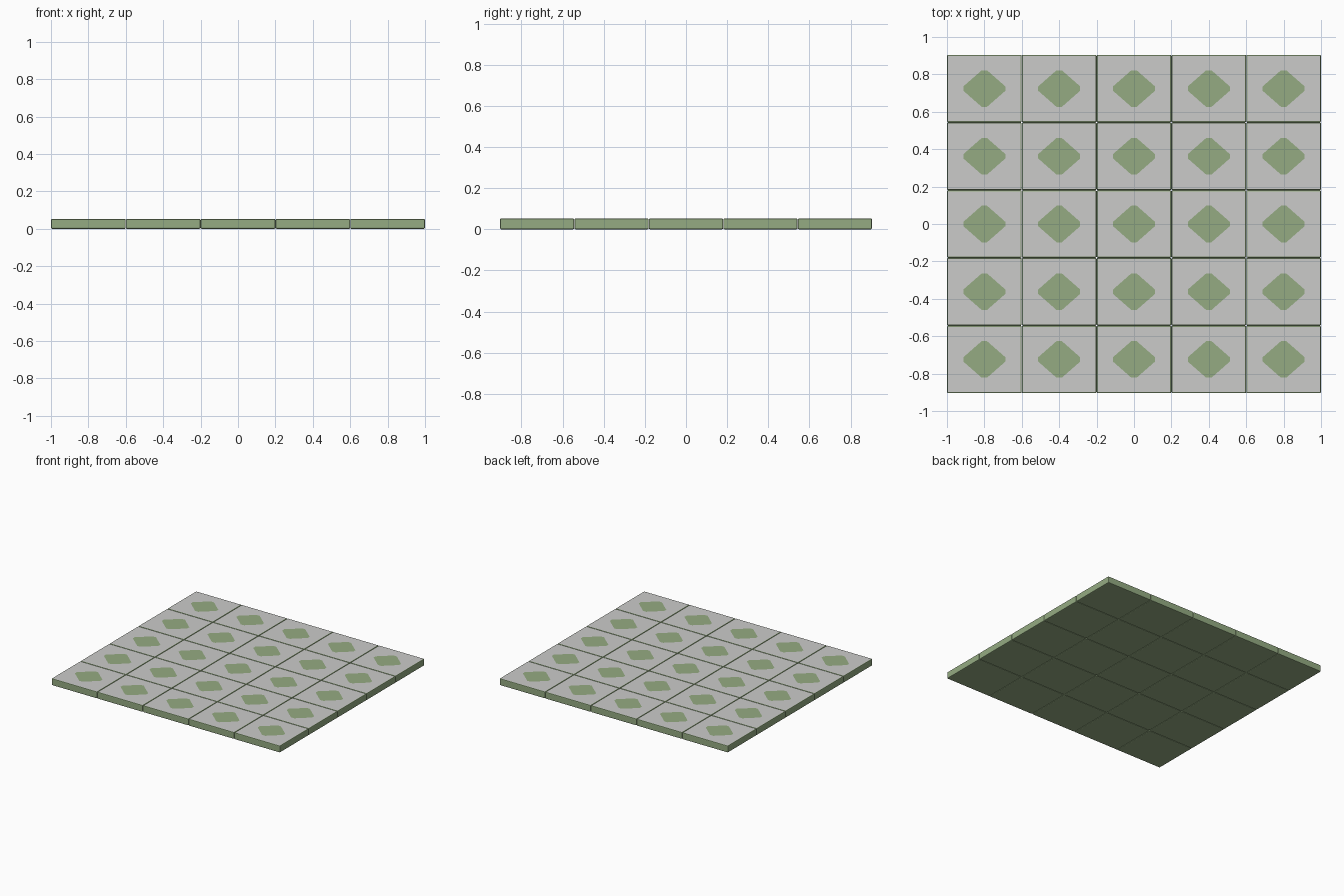
import bpy, bmesh

if "Cube" in bpy.data.objects:
    bpy.data.objects.remove(bpy.data.objects["Cube"])

COLS = ROWS = 5
PX, PY, H = 0.4, 0.362, 0.053      # tile pitch and thickness
GAP, BEV = 0.001, 0.006
DW, DH, TX, TY = 0.112, 0.098, 0.014, 0.012   # diamond half sizes, clipped tips


def material(name, rgb):
    m = bpy.data.materials.new(name)
    m.diffuse_color = (*rgb, 1)
    m.use_nodes = True
    m.node_tree.nodes["Principled BSDF"].inputs["Base Color"].default_value = m.diffuse_color
    return m


green = material("sage green", (0.30, 0.41, 0.225))
grey = material("pale grey", (0.60, 0.60, 0.59))

# One tile: chamfered slab with a diamond cut into its top face
bm = bmesh.new()
bmesh.ops.create_cube(bm, size=1)
for v in bm.verts:
    v.co.x *= PX - GAP
    v.co.y *= PY - GAP
    v.co.z = (v.co.z + 0.5) * H
bmesh.ops.bevel(bm, geom=bm.edges[:], offset=BEV, segments=2, profile=0.5, affect='EDGES')
top = max(bm.faces, key=lambda f: f.calc_center_median().z + f.calc_area())
corner = {(v.co.x > 0, v.co.y > 0): v for v in top.verts}
bmesh.ops.delete(bm, geom=[top], context='FACES_ONLY')

side, tip = {}, {}
for sx in (True, False):
    for sy in (True, False):
        a, b = (1 if sx else -1), (1 if sy else -1)
        side[sx, sy] = bm.verts.new((a * DW, b * TY, H))
        tip[sx, sy] = bm.verts.new((a * TX, b * DH, H))
field = []
for k in corner:
    field.append(bm.faces.new((corner[k], tip[k], side[k])))
for s in (True, False):
    field.append(bm.faces.new((corner[s, False], corner[s, True], side[s, True], side[s, False])))
    field.append(bm.faces.new((corner[False, s], corner[True, s], tip[True, s], tip[False, s])))
ring = []
for k in ((True, True), (False, True), (False, False), (True, False)):
    ring += [side[k], tip[k]] if k[0] == k[1] else [tip[k], side[k]]
bm.faces.new(ring)
for f in field:
    f.material_index = 1
bmesh.ops.recalc_face_normals(bm, faces=bm.faces[:])
mesh = bpy.data.meshes.new("floor_tile")
bm.to_mesh(mesh)
bm.free()
mesh.materials.append(green)
mesh.materials.append(grey)

# Lay the grid of tiles
for r in range(ROWS):
    for c in range(COLS):
        ob = bpy.data.objects.new(f"floor_tile_{r + 1}_{c + 1}", mesh)
        ob.location = ((c - 2) * PX, (r - 2) * PY, 0)
        bpy.context.collection.objects.link(ob)
